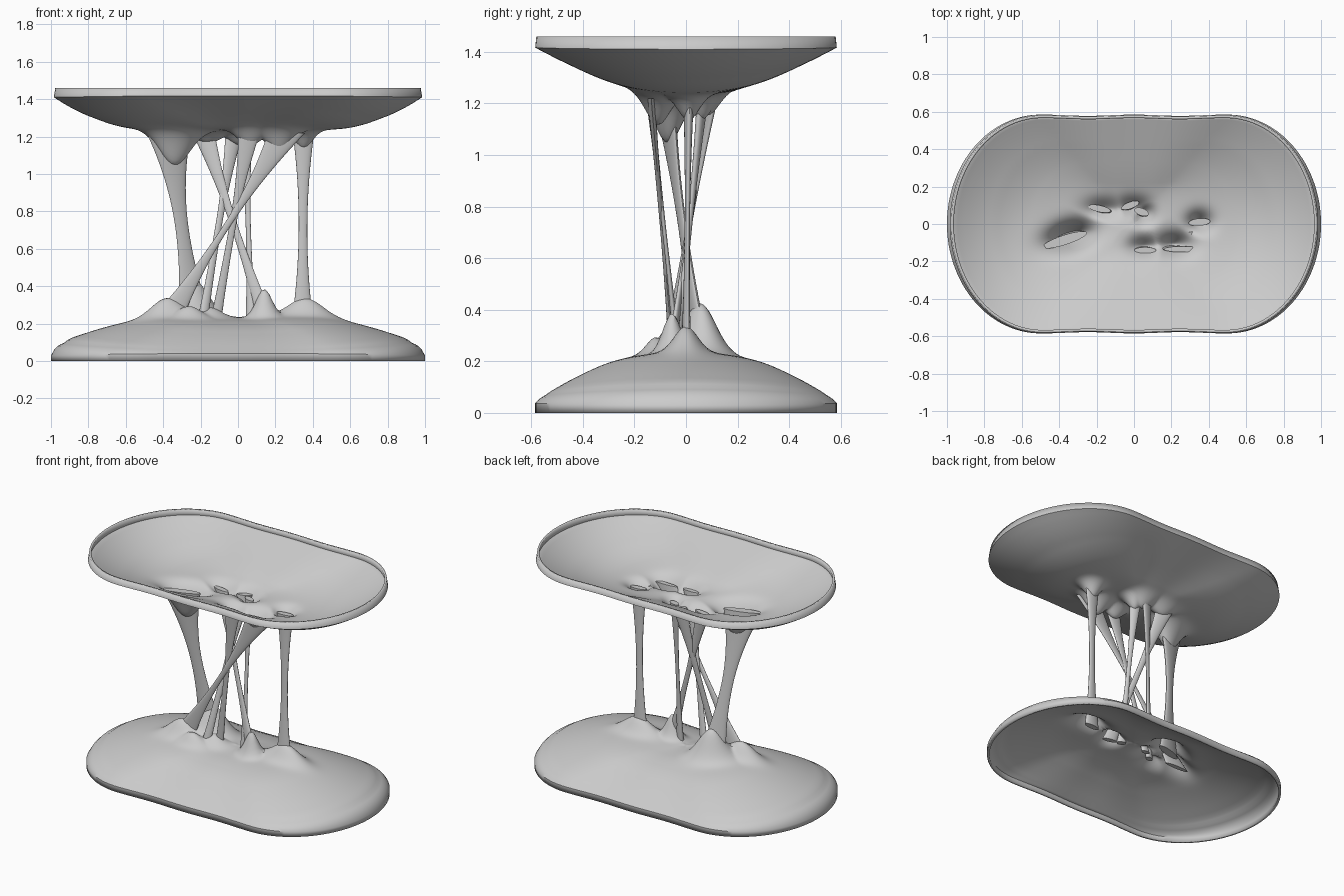
import bpy
from math import sin, cos, pi, exp, radians, copysign

if "Cube" in bpy.data.objects:
    bpy.data.objects.remove(bpy.data.objects["Cube"])

def interp(table, s):
    for (a, za), (b, zb) in zip(table, table[1:]):
        if s <= b:
            return za + (zb - za) * (s - a) / max(b - a, 1e-6)
    return table[-1][1]

def soft(table, s):
    # lightly rounded profile that stays crisp at the rim
    d = min(0.07, 1 - s)
    return sum(interp(table, abs(s + k * d)) for k in (-1, -.5, 0, .5, 1)) / 5

def outline(a, lx, ly):
    # rounded plan: straight-ish middle with elliptical ends, faint waves on the long sides
    # a runs round the loop
    c, s = cos(a), sin(a)
    x = copysign(abs(c) ** 0.8, c)
    ax = abs(x)
    y = 1.0 if ax < .5 else max(0, 1 - ((ax - .5) / .5) ** 2) ** .5
    y *= 1 - .012 * (1 - cos(4 * pi * x)) / 2 * (ax < .5)
    return x * lx, copysign(y * ly, s) if abs(s) > 1e-6 else 0

def shell(name, lx, ly, zx, zy, z0, sign, bumps, thick):
    n, rings = 144, 56
    def height(x, y, s, w):
        z = z0 + sign * (soft(zx, s) * w + soft(zy, s) * (1 - w))
        b = 0
        for bx, by, amp, sx, sy, ang in bumps:
            ca, sa = cos(radians(ang)), sin(radians(ang))
            u = ((x - bx) * ca + (y - by) * sa) / sx
            v = ((y - by) * ca - (x - bx) * sa) / sy
            b = max(b, amp * exp(-(u * u + v * v) / 2)) + .2 * min(b, amp * exp(-(u * u + v * v) / 2))
        return z + sign * b
    verts, faces = [(0, 0, height(0, 0, 0, .5))], []
    for r in range(1, rings + 1):
        s = (r / rings)
        for i in range(n):
            a = 2 * pi * (i + .5) / n
            x, y = outline(a, lx * s, ly * s)
            verts.append((x, y, height(x, y, s, cos(a) ** 2)))
    # short upright lip closing the rim
    for i in range(n):
        x, y = outline(2 * pi * (i + .5) / n, lx, ly)
        k = 1.0 if sign > 0 else .992
        verts.append((x * k, y * k, z0))
    for i in range(n):
        j = (i + 1) % n
        faces.append((0, 1 + i, 1 + j))
        for r in range(rings):
            p, q = 1 + r * n, 1 + (r + 1) * n
            faces.append((p + i, q + i, q + j, p + j))
    if sign < 0:
        faces = [f[::-1] for f in faces]
    ob = add(name, verts, faces)
    m = ob.modifiers.new("thickness", 'SOLIDIFY')
    m.thickness, m.offset = thick, -1

def add(name, verts, faces):
    me = bpy.data.meshes.new(name)
    me.from_pydata(verts, [], faces)
    ob = bpy.data.objects.new(name, me)
    bpy.context.collection.objects.link(ob)
    bpy.ops.object.select_all(action='DESELECT')
    bpy.context.view_layer.objects.active = ob
    ob.select_set(True)
    bpy.ops.object.shade_smooth_by_angle(angle=radians(40))
    return ob

def strand(name, top, bottom, wt, wm, wb, thin, ang):
    # flattened hourglass tube
    n, steps = 24, 24
    verts, faces = [], []
    ca, sa = cos(radians(ang)), sin(radians(ang))
    for k in range(steps + 1):
        t = k / steps
        u = 2 * t - 1
        w = wm + ((wt if u > 0 else wb) - wm) * u * u
        d = thin * (.5 + .5 * u * u)
        c = [b + (a - b) * t for a, b in zip(top, bottom)]
        for i in range(n):
            p, q = w * cos(2 * pi * i / n), d * sin(2 * pi * i / n)
            verts.append((c[0] + p * ca - q * sa, c[1] + p * sa + q * ca, c[2]))
    for k in range(steps):
        for i in range(n):
            j = (i + 1) % n
            faces.append((k * n + i, k * n + j, k * n + n + j, k * n + n + i))
    faces += [tuple(range(n))[::-1], tuple(range(steps * n, steps * n + n))]
    add(name, verts, faces)

# strands: top xy, bottom xy, half widths top / middle / bottom, half thickness, angle
T, B = 1.22, 0.21
strands = [
    ("wide_strand", (-.37, -.085), (-.23, .06), .125, .037, .10, .026, 18),
    ("crossing_strand_left", (-.185, .082), (.15, -.06), .062, .020, .05, .018, -12),
    ("back_strand", (-.02, .10), (-.19, -.08), .05, .018, .03, .018, 20),
    ("short_strand", (.04, .065), (.07, -.04), .04, .014, .03, .020, -20),
    ("front_strand", (.06, -.14), (-.12, -.03), .058, .018, .03, .016, 0),
    ("crossing_strand_right", (.26, -.135), (-.39, -.05), .10, .020, .09, .016, 0),
    ("right_strand", (.35, .01), (.345, 0), .058, .023, .058, .02, 5),
]
for name, t, b, wt, wm, wb, d, ang in strands:
    strand(name, (*t, T), (*b, B), wt, wm, wb, d, ang)

# lower dome with peaks pulled up around the strands
shell("lower_dome", 1.0, .585,
      [(0, .235), (.3, .238), (.5, .232), (.72, .18), (.95, .105), (.98, .07), (1, .03)],
      [(0, .235), (.35, .212), (.55, .18), (.78, .115), (1, .04)], 0, 1,
      [(-.23, .055, .19, .08, .055, 25), (.14, -.055, .15, .042, .035, 0),
       (.36, 0, .10, .09, .045, 0), (-.38, -.06, .10, .08, .045, 10),
       (-.26, -.12, .06, .06, .035, 0), (-.15, -.05, .05, .06, .04, 0)], .016)

# upper dish with drips pulled down around the strands
shell("upper_dish", .985, .585,
      [(0, .23), (.5, .225), (.65, .21), (.88, .125), (1, .05)],
      [(0, .23), (.3, .212), (.5, .16), (1, .042)], 1.46, -1,
      [(-.34, -.07, .19, .085, .05, 18), (-.16, .08, .07, .07, .04, 0),
       (0, .09, .075, .06, .04, 0), (.05, .06, .09, .04, .04, 0),
       (.06, -.12, .09, .06, .04, 0), (.22, -.11, .12, .065, .045, 0),
       (.35, .01, .10, .045, .04, 0)], .014)
